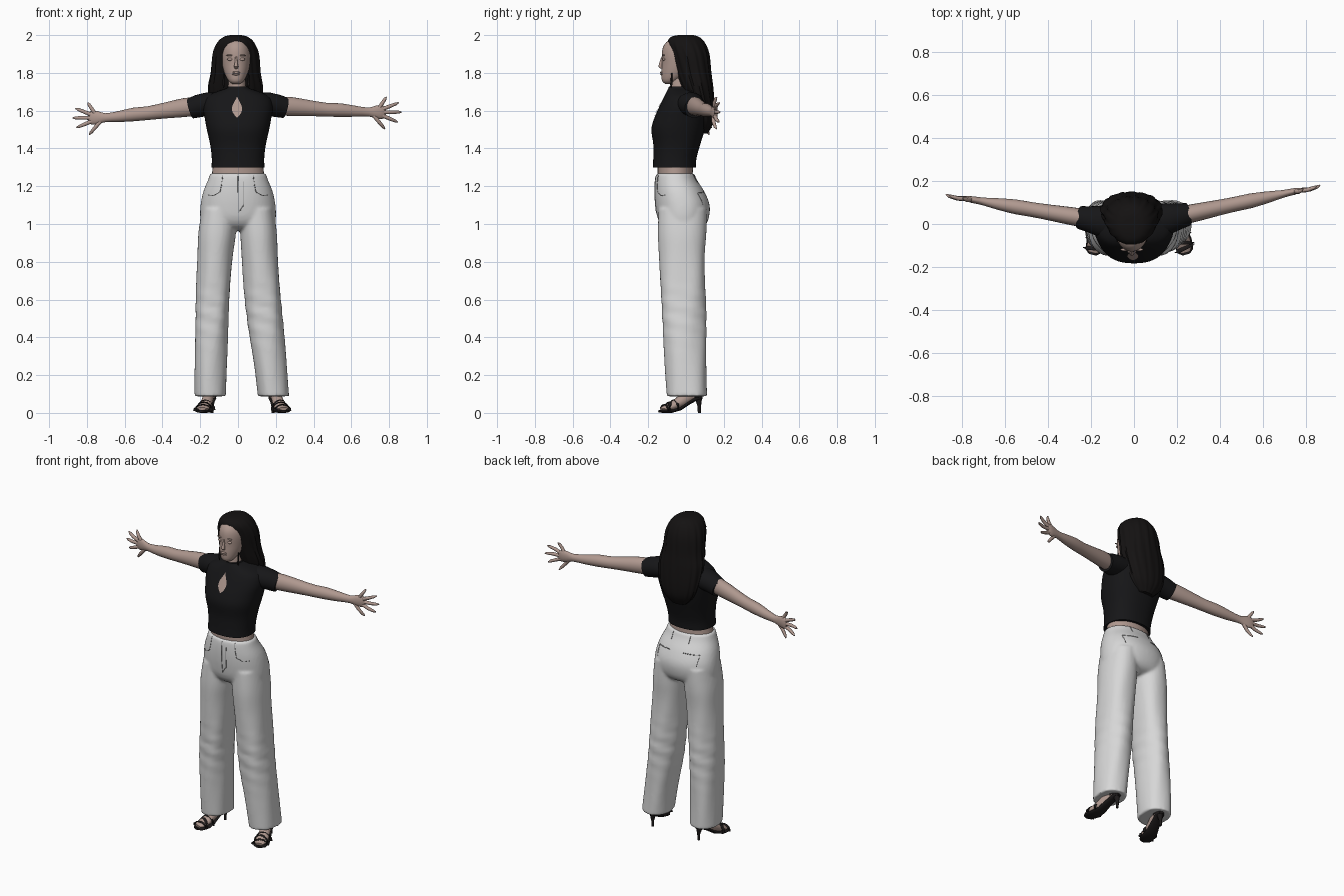
import bpy, bmesh, math
from mathutils import Vector, Matrix
from mathutils.bvhtree import BVHTree

if "Cube" in bpy.data.objects:
    bpy.data.objects.remove(bpy.data.objects["Cube"])


def material(name, col):
    m = bpy.data.materials.new(name)
    m.diffuse_color = (*col, 1)
    m.use_nodes = True
    m.node_tree.nodes["Principled BSDF"].inputs["Base Color"].default_value = m.diffuse_color
    return m


SKIN = material("skin", (0.43, 0.315, 0.275))
BLACK = material("black_fabric", (0.008, 0.008, 0.009))
HAIR = material("black_hair", (0.007, 0.006, 0.006))
DENIM = material("pale_denim", (0.68, 0.68, 0.68))
SEAM = material("grey_seam", (0.3, 0.3, 0.3))
SHOE = material("black_leather", (0.012, 0.01, 0.01))


def rings(bm, ring_list):
    """Skin a list of point rings and close both ends."""
    vs = [[bm.verts.new(p) for p in r] for r in ring_list]
    n = len(vs[0])
    for a, b in zip(vs, vs[1:]):
        for i in range(n):
            bm.faces.new((a[i], a[(i + 1) % n], b[(i + 1) % n], b[i]))
    bm.faces.new(vs[0])
    bm.faces.new(vs[-1])


def stack(bm, rows, n=32, power=1.0, fold=None):
    """Horizontal sections: z, x_min, x_max, y_min, y_max."""
    out = []
    for z, x0, x1, y0, y1 in rows:
        ring = []
        for i in range(n):
            a = math.tau * i / n
            c, s = math.cos(a), math.sin(a)
            k = 1 + (fold(a, z) if fold else 0)
            c = math.copysign(abs(c) ** power, c) * k
            s = math.copysign(abs(s) ** power, s) * k
            ring.append(((x0 + x1) / 2 + c * (x1 - x0) / 2,
                         (y0 + y1) / 2 + s * (y1 - y0) / 2, z))
        out.append(ring)
    rings(bm, out)


def tube(bm, pts, n=14):
    """Sections along a path: x, y, z, sideways radius, upright radius."""
    cs = [Vector(p[:3]) for p in pts]
    out = []
    for i, p in enumerate(pts):
        t = (cs[min(i + 1, len(cs) - 1)] - cs[max(i - 1, 0)]).normalized()
        ref = Vector((0, 0, 1)) if abs(t.z) < 0.9 else Vector((0, 1, 0))
        u = ref.cross(t).normalized()
        v = t.cross(u)
        out.append([cs[i] + u * p[3] * math.cos(math.tau * k / n)
                    + v * p[4] * math.sin(math.tau * k / n) for k in range(n)])
    rings(bm, out)


def ball(bm, c, r):
    m = Matrix.Translation(c) @ Matrix.Diagonal((*r, 1))
    bmesh.ops.create_uvsphere(bm, u_segments=16, v_segments=10, radius=1, matrix=m)


def finish(name, bm, mat, matrix=None, angle=50):
    if matrix:
        bm.transform(matrix)
    bmesh.ops.recalc_face_normals(bm, faces=bm.faces)
    me = bpy.data.meshes.new(name)
    bm.to_mesh(me)
    bm.free()
    ob = bpy.data.objects.new(name, me)
    bpy.context.collection.objects.link(ob)
    me.materials.append(mat)
    for p in me.polygons:
        p.use_smooth = True
    me.set_sharp_from_angle(angle=math.radians(angle))
    return ob


def refine(rows, steps=4):
    """Smoothly interpolate extra sections between the given ones."""
    out = []
    for i in range(len(rows) - 1):
        p = [rows[max(0, min(len(rows) - 1, i + k))] for k in (-1, 0, 1, 2)]
        for s in range(steps):
            t = s / steps
            out.append(tuple(0.5 * (2 * b + (c - a) * t + (2*a - 5*b + 4*c - d) * t*t
                                    + (3*b - a - 3*c + d) * t**3) for a, b, c, d in zip(*p)))
    return out + [rows[-1]]


# Head with nose, lips, brows and eyelids
bm = bmesh.new()
head = [(1.742, .02, -.11, -.07), (1.758, .04, -.127, -.04), (1.80, .062, -.13, .03),
        (1.85, .075, -.127, .07), (1.90, .078, -.128, .08), (1.94, .071, -.12, .08),
        (1.97, .05, -.095, .06), (1.984, .02, -.05, .03)]
stack(bm, refine([(z, -.01 - r, -.01 + r, a, b) for z, r, a, b in head], 3))
tube(bm, [(-.01, -.124, 1.885, .005, .006), (-.01, -.132, 1.855, .007, .009),
          (-.01, -.136, 1.834, .012, .011), (-.01, -.128, 1.825, .009, .006)])
for z in (1.802, 1.793):
    ball(bm, (-.01, -.129, z), (.021, .008, .006))
for s in (-1, 1):
    ball(bm, (-.01 + s * .031, -.117, 1.872), (.016, .008, .008))
    ball(bm, (-.01 + s * .032, -.119, 1.893), (.021, .007, .004))
finish("head", bm, SKIN)

# Neck and bare midriff
bm = bmesh.new()
stack(bm, [(1.66, -.06, .05, -.09, .05), (1.72, -.052, .042, -.085, .03),
           (1.80, -.05, .035, -.075, .04)])
finish("neck", bm, SKIN)
bm = bmesh.new()
stack(bm, [(1.2, -.15, .15, -.15, .05), (1.26, -.138, .138, -.15, .035),
           (1.34, -.13, .13, -.15, .04)])
finish("midriff", bm, SKIN)

# Long hair with strand ridges
hair = [(2.0, .03, -.04, .04), (1.99, .065, -.08, .07), (1.96, .098, -.098, .1),
        (1.90, .121, -.083, .123), (1.80, .130, -.055, .133), (1.72, .143, -.025, .143),
        (1.62, .132, .02, .15), (1.54, .105, .04, .145), (1.48, .05, .06, .115)]
bm = bmesh.new()
stack(bm, refine([(z, -.012 - r, -.012 + r, a, b) for z, r, a, b in hair]), 80,
      fold=lambda a, z: (.022 * math.sin(16 * a + 9 * z) + .012 * math.sin(27 * a))
      * min(1, (2.0 - z) * 12))
finish("hair", bm, HAIR)

# Drop earrings
bm = bmesh.new()
for x in (-.076, .056):
    tube(bm, [(x, -.075, 1.80, .003, .003), (x, -.078, 1.74, .006, .006),
              (x, -.078, 1.72, .002, .002)], 8)
finish("earrings", bm, SHOE)

# Cropped top
body = [(1.30, .140, -.176, .052), (1.35, .139, -.173, .056), (1.42, .147, -.173, .075),
        (1.50, .165, -.183, .10), (1.56, .176, -.168, .113), (1.62, .185, -.142, .118),
        (1.67, .170, -.118, .112), (1.70, .115, -.103, .09), (1.718, .062, -.094, .05),
        (1.728, .052, -.09, .04)]
bm = bmesh.new()
stack(bm, refine([(z, -r, r, a, b) for z, r, a, b in body]), 48, .86)
shirt = finish("cropped_top", bm, BLACK)

# Keyhole opening: thin skin plate following the chest
tree = BVHTree.FromObject(shirt, bpy.context.evaluated_depsgraph_get())
bm = bmesh.new()
rows = []
for i in range(17):
    t = .02 + .96 * i / 16
    w = .027 * math.sin(math.pi * t ** 1.3)
    row = []
    for k in range(-3, 4):
        x, z = -.005 + w * k / 3, 1.677 - .115 * t
        hit = tree.ray_cast(Vector((x, -1, z)), Vector((0, 1, 0)))[0]
        row.append(bm.verts.new((x, hit.y - .004, z)))
    rows.append(row)
for a, b in zip(rows, rows[1:]):
    for k in range(6):
        bm.faces.new((a[k], b[k], b[k + 1], a[k + 1]))
finish("keyhole", bm, SKIN)

# Sleeves, arms and hands
# side, y at sleeve, y slope, hand shift, arm drop
for s, label, y0, slope, dx, dz in ((1, "left", .045, .215, 0, 0),
                                    (-1, "right", .03, .17, .01, -.03)):
    def P(x, z, ru, rv, bend=0):
        f = max(0, min(1, (x - .2) / .45))
        return (s * (x + dx * f), y0 + (x - .25) * slope + bend, z + dz * f, ru, rv)
    bm = bmesh.new()
    tube(bm, [P(.09, 1.635, .08, .058), P(.16, 1.635, .072, .062), P(.21, 1.625, .06, .06),
              P(.252, 1.615, .053, .055)], 24)
    finish(label + "_sleeve", bm, BLACK)
    bm = bmesh.new()
    tube(bm, refine([P(.2, 1.625, .042, .048), P(.28, 1.622, .042, .05),
                     P(.38, 1.613, .037, .042), P(.47, 1.605, .034, .036),
                     P(.54, 1.603, .034, .036), P(.62, 1.597, .027, .029),
                     P(.69, 1.593, .018, .023), P(.73, 1.593, .016, .034),
                     P(.765, 1.593, .013, .036), P(.782, 1.593, .006, .026)], 2), 20)
    # four fingers then the thumb: base x, base z, tip x, tip z
    for bx, bz, tx, tz in ((.748, 1.615, .785, 1.672), (.765, 1.608, .85, 1.642),
                           (.77, 1.592, .865, 1.592), (.762, 1.575, .845, 1.54),
                           (.715, 1.578, .778, 1.503)):
        tube(bm, [P(bx + (tx - bx) * f, bz + (tz - bz) * f, r, r, b)
                  for f, r, b in ((0, .011, 0), (.5, .010, -.006), (.85, .008, -.002),
                                  (1, .003, .003))], 10)
    finish(label + "_arm", bm, SKIN)

# Wide leg jeans: hips and both legs fused into one surface
def creases(a, z):
    low = max(0, min(1, (1.0 - z) / .3))
    knee = math.exp(-((z - .52) / .13) ** 2)
    return low * (.018 * math.sin(3 * a + 7 * z) + .012 * math.sin(5 * a - 11 * z)
                  + .02 * knee * math.sin(70 * z + 2 * a))


bm = bmesh.new()
hips = [(1.268, .147, -.158, .043), (1.23, .160, -.164, .06), (1.17, .184, -.166, .098),
        (1.10, .198, -.162, .125), (1.03, .200, -.15, .12), (.985, .185, -.12, .095),
        (.965, .10, -.07, .05)]
stack(bm, refine([(z, -r, r, a, b) for z, r, a, b in hips]), 48, .92)
legs = ([(1.08, -.19, -.01, -.145, .11), (.95, -.21, -.012, -.148, .108),
         (.8, -.215, -.03, -.14, .10), (.5, -.225, -.05, -.128, .105),
         (.25, -.23, -.06, -.112, .108), (.088, -.23, -.064, -.1, .112)],
        [(1.08, .01, .19, -.145, .11), (.95, .012, .205, -.148, .108),
         (.8, .022, .213, -.14, .10), (.5, .047, .237, -.128, .105),
         (.25, .085, .257, -.112, .108), (.088, .105, .27, -.1, .112)])
for leg in legs:
    stack(bm, refine(leg, 10), 48, .9, creases)
jeans = finish("jeans", bm, DENIM)
mod = jeans.modifiers.new("fuse", 'REMESH')
mod.mode, mod.voxel_size = 'VOXEL', .009
mod.use_smooth_shade = True
mod = jeans.modifiers.new("soften", 'SMOOTH')
mod.factor, mod.iterations = .5, 4
tree = BVHTree.FromObject(jeans, bpy.context.evaluated_depsgraph_get())


# Stitched seams and pockets laid on the jeans
def seam(bm, pts, front=True):
    d = 1 if front else -1
    path = []
    for a, b in zip(pts, pts[1:]):
        for k in range(6):
            x, z = a[0] + (b[0] - a[0]) * k / 6, a[1] + (b[1] - a[1]) * k / 6
            hit = tree.ray_cast(Vector((x, -d, z)), Vector((0, d, 0)))[0]
            if hit:
                path.append((*hit, .0022, .0022))
    tube(bm, path, 6)


bm = bmesh.new()
seam(bm, [(0, 1.255), (.002, 1.02)])
seam(bm, [(.03, 1.225), (.03, 1.1), (.004, 1.06)])
for s in (-1, 1):
    seam(bm, [(s * .085, 1.215), (s * .095, 1.17), (s * .13, 1.15), (s * .165, 1.155)])
    seam(bm, [(s * .08, 1.26), (s * .085, 1.215)])
    seam(bm, [(s * .045, 1.17), (s * .14, 1.165), (s * .135, 1.09)], False)
    seam(bm, [(s * .06, 1.258), (s * .06, 1.21)], False)
finish("jeans_seams", bm, SEAM)

# Feet and high heeled sandals
for x, turn, label in ((-.158, -.25, "right"), (.205, .27, "left")):
    m = Matrix.Translation((x, -.005, 0)) @ Matrix.Rotation(turn, 4, 'Z')
    bm = bmesh.new()
    tube(bm, [(0, -.132, .022, .022, .008), (0, -.11, .026, .036, .014),
              (0, -.07, .036, .037, .022), (0, -.02, .062, .030, .032),
              (0, .03, .10, .027, .038), (0, .07, .11, .022, .03), (0, .085, .11, .01, .02)])
    stack(bm, [(.08, -.025, .025, .01, .075), (.2, -.03, .03, 0, .07)], 16)
    finish(label + "_foot", bm, SKIN, m)
    bm = bmesh.new()
    tube(bm, [(0, -.142, .009, .018, .006), (0, -.125, .008, .038, .008),
              (0, -.075, .009, .044, .009), (0, -.03, .022, .036, .010),
              (0, .02, .055, .029, .011), (0, .065, .078, .028, .011),
              (0, .092, .082, .015, .010)], 16)
    stack(bm, [(0, -.008, .008, .07, .086), (.035, -.008, .008, .069, .087),
               (.085, -.022, .022, .05, .094)], 12)
    # crossing toe straps and heel counter
    for y, z, h, skew in ((-.112, .01, .034, .008), (-.085, .012, .045, -.012),
                          (-.06, .014, .054, .012)):
        tube(bm, [(.043 * math.cos(math.pi * k / 10), y + skew * math.cos(math.pi * k / 10),
                   z + h * math.sin(math.pi * k / 10), .009, .003) for k in range(11)], 8)
    tube(bm, [(.029 * math.cos(math.pi * k / 10), .045 + .045 * math.sin(math.pi * k / 10),
               .1, .003, .02) for k in range(11)], 8)
    finish(label + "_sandal", bm, SHOE, m)
